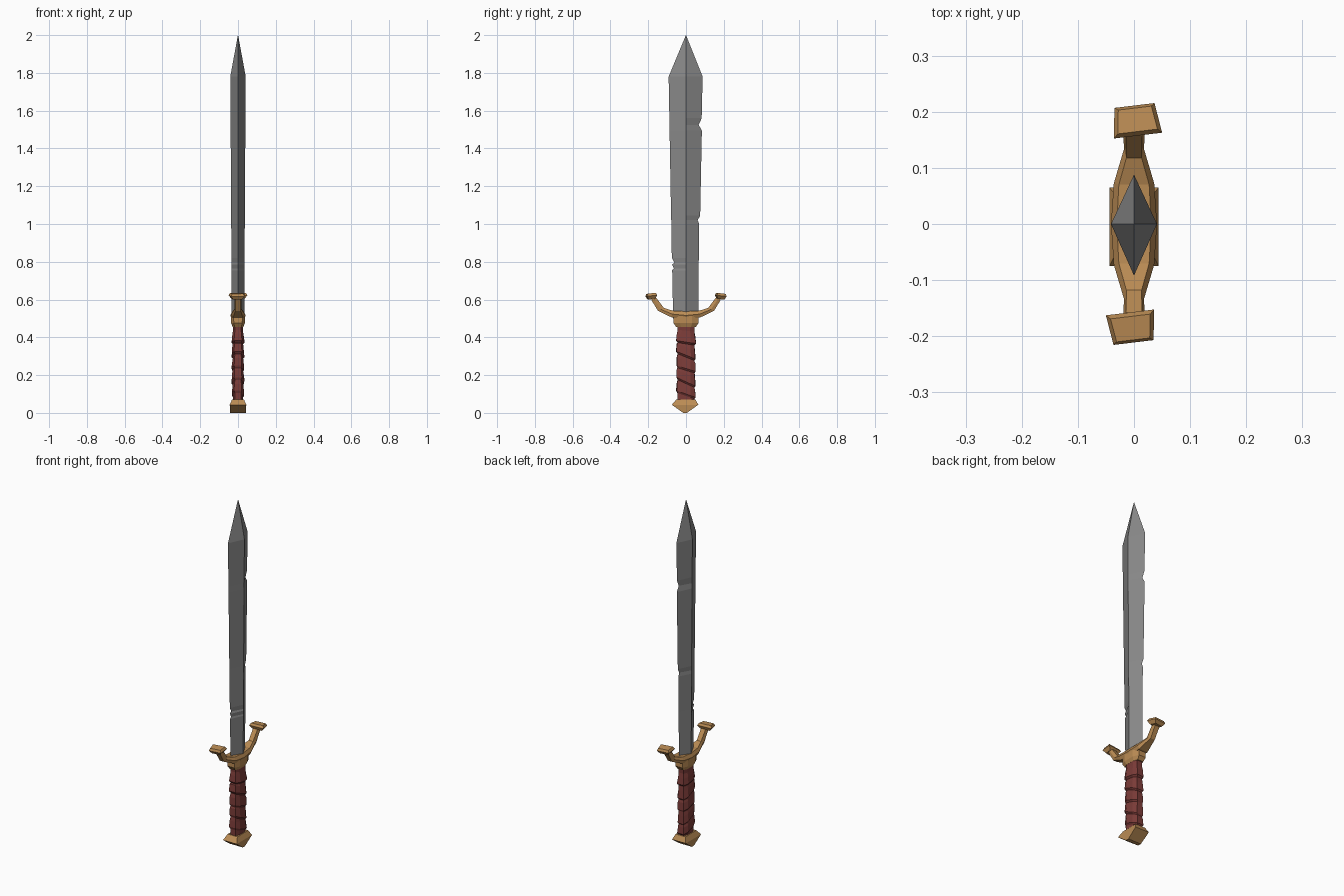
import bpy, bmesh, math, random
from mathutils import Vector

if "Cube" in bpy.data.objects:
    bpy.data.objects.remove(bpy.data.objects["Cube"])

random.seed(4)


def material(name, rgb):
    m = bpy.data.materials.new(name)
    m.diffuse_color = (*rgb, 1)
    m.use_nodes = True
    m.node_tree.nodes["Principled BSDF"].inputs["Base Color"].default_value = m.diffuse_color
    return m


steel = material("steel", (0.25, 0.25, 0.25))
brass = material("brass", (0.50, 0.265, 0.09))
leather = material("red leather", (0.20, 0.045, 0.04))


def loft(name, rings, mat):
    """Skin a list of equal-length rings and close both ends."""
    bm = bmesh.new()
    vs = [[bm.verts.new(p) for p in r] for r in rings]
    n = len(rings[0])
    for a, b in zip(vs, vs[1:]):
        for i in range(n):
            j = (i + 1) % n
            bm.faces.new((a[i], a[j], b[j], b[i]))
    bm.faces.new(vs[0][::-1])
    bm.faces.new(vs[-1])
    bmesh.ops.remove_doubles(bm, verts=bm.verts, dist=0.0005)
    bmesh.ops.recalc_face_normals(bm, faces=bm.faces)
    me = bpy.data.meshes.new(name)
    bm.to_mesh(me)
    bm.free()
    me.materials.append(mat)
    ob = bpy.data.objects.new(name, me)
    bpy.context.collection.objects.link(ob)
    return ob


# Blade: diamond sections (z, back edge, front edge, half thickness), with nicks
sections = [
    (0.50, -0.068, 0.065, 0.033), (0.755, -0.073, 0.067, 0.034),
    (0.765, -0.063, 0.067, 0.034), (0.785, -0.074, 0.067, 0.034),
    (0.795, -0.061, 0.067, 0.034), (0.82, -0.075, 0.068, 0.034),
    (1.00, -0.078, 0.070, 0.036), (1.02, -0.078, 0.062, 0.036),
    (1.045, -0.079, 0.075, 0.036), (1.495, -0.087, 0.084, 0.039),
    (1.525, -0.087, 0.067, 0.039), (1.56, -0.088, 0.083, 0.039),
    (1.78, -0.092, 0.088, 0.041), (2.0, -0.0005, 0.0005, 0.0005)]
loft("blade", [[(0, a, z), (t, 0, z), (0, b, z), (-t, 0, z)]
               for z, a, b, t in sections], steel)

# Guard arms: sections from inner (upper) to outer (lower) edge, mirrored in y
arm = [((0, 0.537), (0, 0.495), 0.041), ((0.07, 0.541), (0.075, 0.505), 0.036),
       ((0.118, 0.556), (0.148, 0.54), 0.018), ((0.158, 0.61), (0.185, 0.60), 0.019)]


def arm_ring(inner, outer, h, s):
    mid = ((inner[0] + outer[0]) / 2, (inner[1] + outer[1]) / 2)
    pts = [(-.75 * h, inner), (.75 * h, inner), (h, mid),
           (.75 * h, outer), (-.75 * h, outer), (-h, mid)]
    return [(x, s * p[0], p[1]) for x, p in pts]


loft("guard", [arm_ring(*a, -1) for a in arm[:0:-1]] +
     [arm_ring(*a, 1) for a in arm], brass)

# Guard end caps: faceted blocks turned slightly about the arm
for side, label in ((1, "front"), (-1, "rear")):
    rings = []
    for z, hx, hy in ((-0.014, 0.026, 0.017), (0.004, 0.040, 0.027), (0.017, 0.033, 0.021)):
        ring = []
        for cx, cy in ((-1, -1), (1, -1), (1, 1), (-1, 1)):
            taper = 1.08 if cy < 0 else 0.9
            p = Vector((cx * hx * taper, cy * hy, z))
            ang = 0.12
            x = p.x * math.cos(ang) - p.y * math.sin(ang)
            y = p.x * math.sin(ang) + p.y * math.cos(ang)
            ring.append((side * (x + 0.004), side * (y + 0.184 + 0.1 * z), z + 0.616 - 0.12 * y))
        rings.append(ring)
    loft(label + "_guard_cap", rings, brass)


def oval(z, hx, hy, n=8, tilt=0.0, jitter=0.0, cut=0.62):
    """Bevelled rectangle ring, optionally sloping along y."""
    c = [(1, -.5), (1, .5), (cut, 1), (-cut, 1), (-1, .5), (-1, -.5), (-cut, -1), (cut, -1)]
    out = []
    for x, y in c:
        k = 1 + random.uniform(-jitter, jitter)
        out.append((x * hx * k, y * hy * k, z + tilt * y * hy))
    return out


# Collar under the guard
loft("collar", [oval(0.455, 0.028, 0.052), oval(0.475, 0.036, 0.066),
                oval(0.512, 0.037, 0.066)], brass)

# Grip: overlapping slanted leather wraps
rings = [oval(0.065, 0.026, 0.046)]
bands = [0.09, 0.155, 0.225, 0.295, 0.365, 0.43]
for i, (a, b) in enumerate(zip(bands, bands[1:])):
    t = (-0.35, -0.45, -0.3, -0.4, -0.15)[i]
    rings.append(oval(a, 0.026, 0.045, tilt=t, jitter=0.03))
    rings.append(oval(a + 0.010, 0.033, 0.051, tilt=t, jitter=0.05))
    rings.append(oval(b - 0.018, 0.029, 0.048, tilt=t, jitter=0.04))
rings += [oval(0.435, 0.026, 0.044, tilt=-0.1), oval(0.465, 0.028, 0.046)]
loft("grip", rings, leather)

# Pommel: wedge with a ridge along the bottom
loft("pommel", [[(-x, c - y, z), (x, c - y, z), (x, c + y, z), (-x, c + y, z)]
                for z, x, y, c in ((0, 0.041, 0.010, -0.005), (0.043, 0.044, 0.070, -0.005),
                                   (0.072, 0.031, 0.050, 0))], brass)
